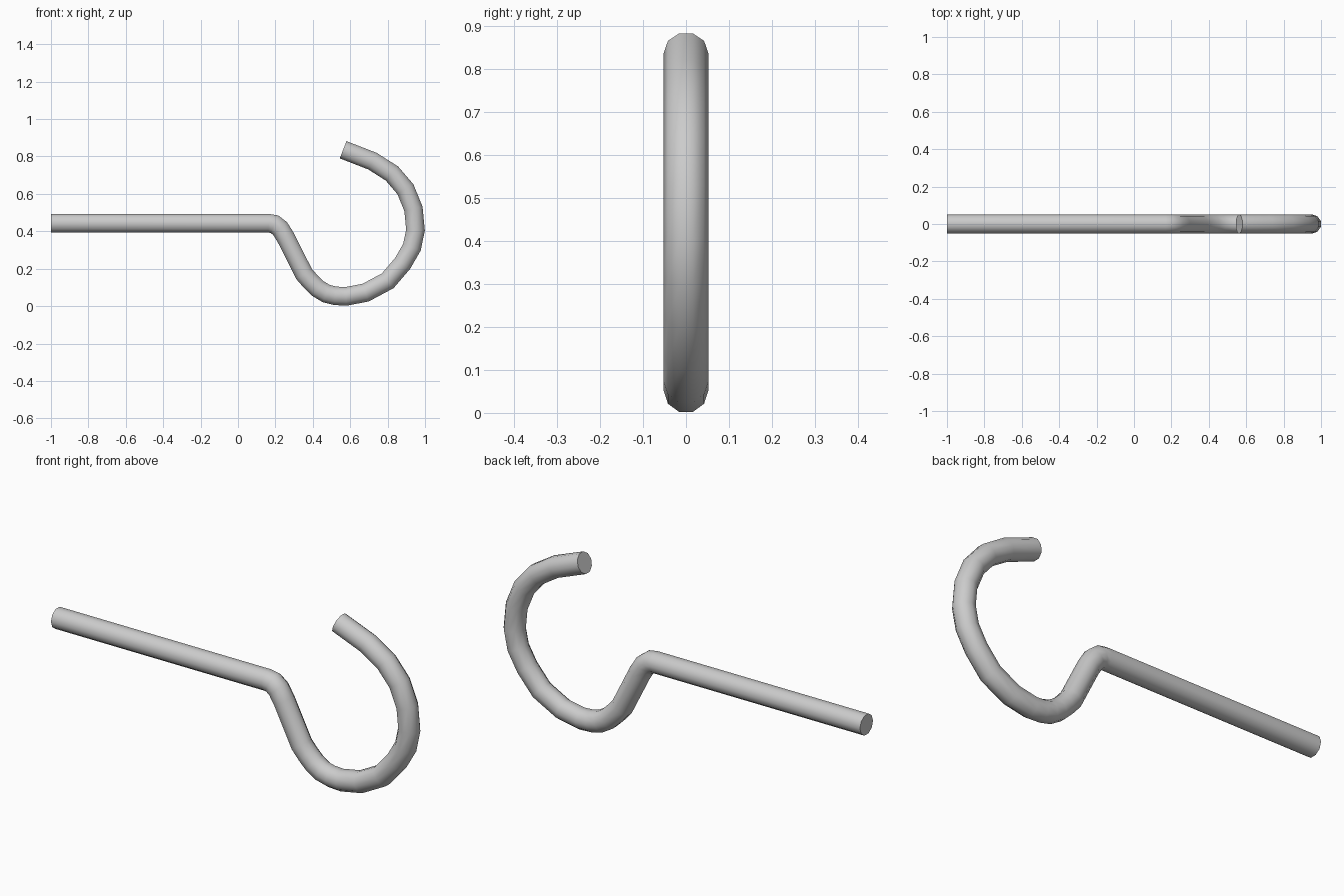
import bpy, bmesh, math
from mathutils import Vector

if "Cube" in bpy.data.objects:
    bpy.data.objects.remove(bpy.data.objects["Cube"])

RADIUS = 0.052
SIDES = 10

# Centre line of the bent rod in the x-z plane
PATH = [(-1, .443), (.165, .443), (.195, .438), (.225, .415), (.255, .367),
        (.353, .172), (.39, .13), (.427, .094), (.472, .067), (.52, .055), (.577, .052),
        (.682, .072), (.8, .135), (.88, .228), (.93, .315), (.949, .407),
        (.938, .52), (.895, .625), (.823, .709), (.719, .775), (.562, .836)]


def sweep(name, path, radius, sides):
    pts = [Vector((x, 0, z)) for x, z in path]
    dirs = [(b - a).normalized() for a, b in zip(pts, pts[1:])]
    side = Vector((0, 1, 0))
    bm = bmesh.new()
    rings = []
    for i, p in enumerate(pts):
        d0, d1 = dirs[max(i - 1, 0)], dirs[min(i, len(dirs) - 1)]
        t = (d0 + d1).normalized()
        n = Vector((-t.z, 0, t.x)) / t.dot(d1)   # mitred normal
        ring = []
        for k in range(sides):
            a = math.tau * k / sides
            ring.append(bm.verts.new(p + radius * (math.cos(a) * side + math.sin(a) * n)))
        rings.append(ring)
    for r0, r1 in zip(rings, rings[1:]):
        for k in range(sides):
            j = (k + 1) % sides
            bm.faces.new((r0[k], r0[j], r1[j], r1[k]))
    # End caps
    bm.faces.new(rings[0])
    bm.faces.new(rings[-1])
    bmesh.ops.recalc_face_normals(bm, faces=bm.faces)
    mesh = bpy.data.meshes.new(name)
    bm.to_mesh(mesh)
    bm.free()
    ob = bpy.data.objects.new(name, mesh)
    bpy.context.collection.objects.link(ob)
    return ob


# Straight shank and open hook as one bent rod
hook = sweep("hook_rod", PATH, RADIUS, SIDES)
bpy.context.view_layer.objects.active = hook
hook.select_set(True)
bpy.ops.object.shade_smooth_by_angle(angle=math.radians(50))
